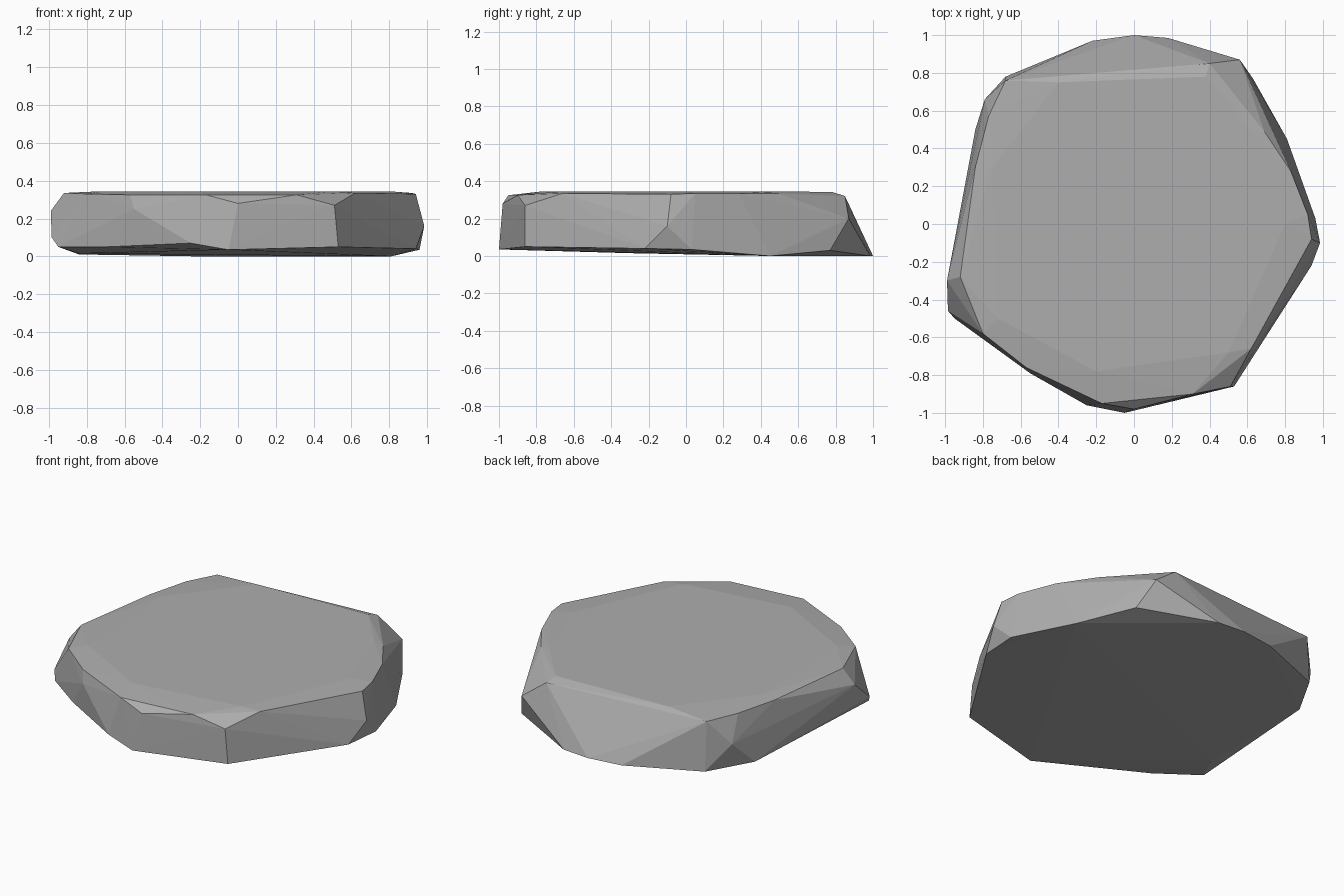
import bpy
import bmesh
from math import radians
from mathutils import Vector

# Remove the default cube
default_cube = bpy.data.objects.get("Cube")
if default_cube:
    bpy.data.objects.remove(default_cube, do_unlink=True)


def make_material(name, colour):
    material = bpy.data.materials.new(name)
    material.use_nodes = True
    material.diffuse_color = colour
    shader = next(n for n in material.node_tree.nodes if n.type == "BSDF_PRINCIPLED")
    shader.inputs["Base Color"].default_value = colour
    shader.inputs["Roughness"].default_value = 0.9
    return material


def hull_object(name, corner_rings, material):
    """Wrap a faceted convex skin around rings of corner points."""
    mesh = bpy.data.meshes.new(name)
    bm = bmesh.new()
    for ring in corner_rings:
        for corner in ring:
            bm.verts.new(Vector(corner))
    result = bmesh.ops.convex_hull(bm, input=bm.verts[:])
    unused = {g for key in ("geom_interior", "geom_unused")
              for g in result[key] if isinstance(g, bmesh.types.BMVert)}
    bmesh.ops.delete(bm, geom=list(unused), context="VERTS")
    # Merge the facets that lie in one plane
    bmesh.ops.dissolve_limit(bm, angle_limit=radians(0.5),
                             verts=bm.verts[:], edges=bm.edges[:])
    bmesh.ops.recalc_face_normals(bm, faces=bm.faces[:])
    for face in bm.faces:
        face.smooth = False
    bm.to_mesh(mesh)
    bm.free()
    mesh.materials.append(material)
    rock = bpy.data.objects.new(name, mesh)
    bpy.context.scene.collection.objects.link(rock)
    return rock


# Underside: rises slightly toward the front
underside = [
    (0, 1, 0), (-.22, .97, 0), (-.68, .78, .01), (-.84, .5, .01),
    (-.84, -.3, .015), (-.95, -.5, .05), (-.7, -.68, .05),
    (-.25, -.96, .07), (-.05, -1, .035), (.53, -.86, .05),
    (.94, -.22, .04), (.96, .03, .035), (.81, .45, 0),
    (.63, .77, .03), (.18, .985, 0),
]

# Widest corners of the flanks
flanks = [
    (-.79, .66, .17), (-.99, -.3, .24), (-.985, -.46, .1),
    (-.55, -.79, .25), (0, -.98, .28), (.51, -.86, .27),
    (.985, -.1, .16), (.56, .87, .2),
]

# Shoulder where the flanks turn into the top
shoulder = [
    (-.68, .76, .325), (-.77, .57, .33), (-.84, .3, .33),
    (-.92, -.28, .335), (-.8, -.58, .33), (-.57, -.76, .325),
    (-.17, -.95, .325), (.31, -.9, .325), (.62, -.66, .335),
    (.94, -.08, .33), (.92, .05, .335), (.83, .28, .335),
    (.69, .49, .335), (.4, .85, .32),
]

# Almost level top face
crown = [
    (-.4, .75, .343), (.38, .78, .343), (.62, .5, .344), (.8, 0, .344),
    (.5, -.68, .344), (-.2, -.78, .344), (-.72, -.5, .344), (-.75, .3, .343),
]

stone_grey = make_material("stone grey", (.42, .42, .42, 1))
hull_object("flat_rock", [underside, flanks, shoulder, crown], stone_grey)
